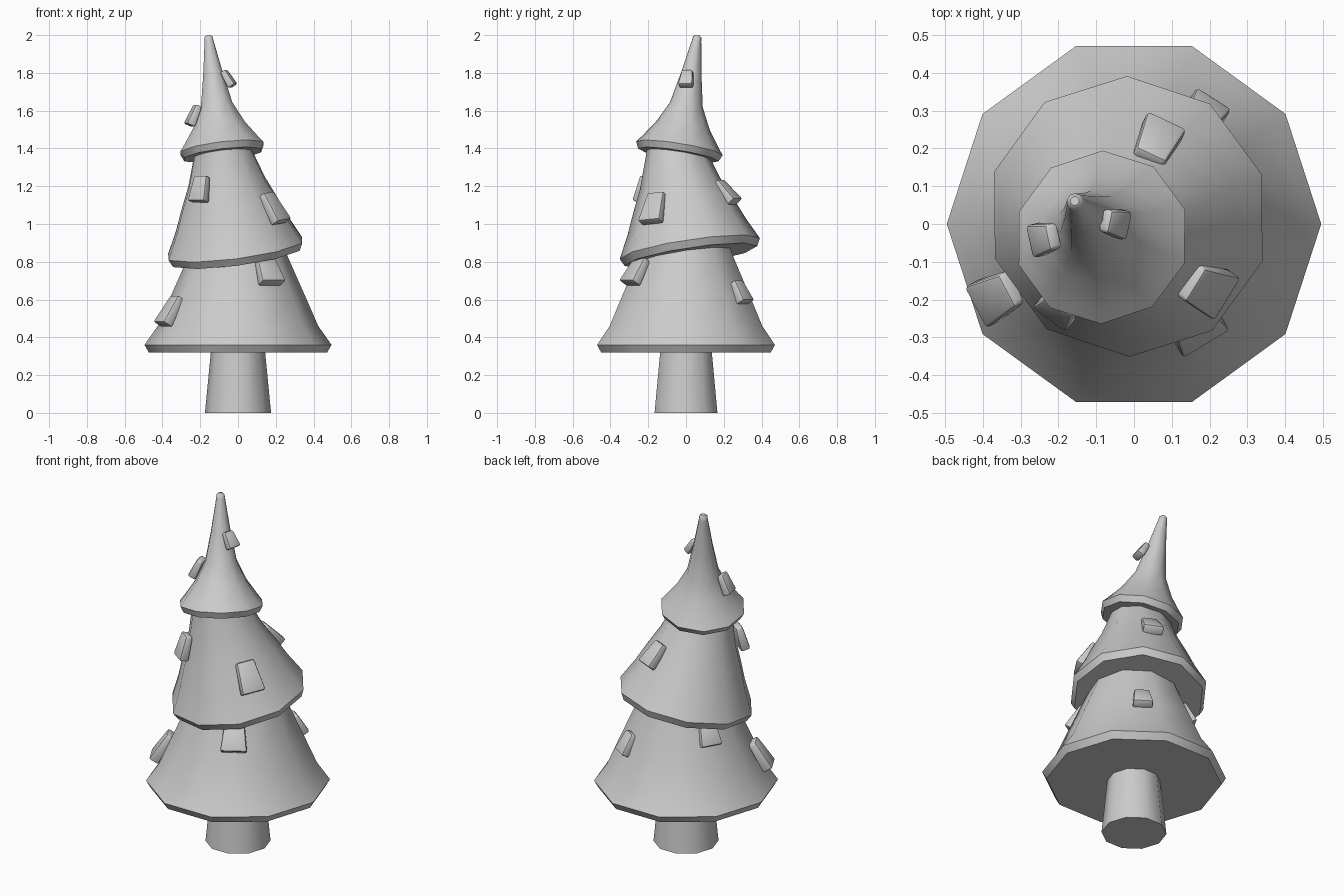
import bpy, bmesh, math
from mathutils import Vector, Matrix, Euler

if "Cube" in bpy.data.objects:
    bpy.data.objects.remove(bpy.data.objects["Cube"])

SIDES = 10


def finish(name, bm, matrix):
    bmesh.ops.recalc_face_normals(bm, faces=bm.faces)
    bm.transform(matrix)
    mesh = bpy.data.meshes.new(name)
    bm.to_mesh(mesh)
    bm.free()
    ob = bpy.data.objects.new(name, mesh)
    bpy.context.collection.objects.link(ob)
    bpy.ops.object.select_all(action='DESELECT')
    ob.select_set(True)
    bpy.context.view_layer.objects.active = ob
    bpy.ops.object.shade_smooth_by_angle(angle=math.radians(42))
    return ob


def lathe(name, profile, center, slope=(0, 0), turn=0):
    """Ten-sided turned solid; slope is the rise of the rim along x and y."""
    bm = bmesh.new()
    rings = []
    for r, h in profile:
        rings.append([bm.verts.new((r * math.cos(a), r * math.sin(a), h))
                      for a in (math.radians(turn) + math.tau * i / SIDES for i in range(SIDES))])
    for lo, hi in zip(rings, rings[1:]):
        for i in range(SIDES):
            j = (i + 1) % SIDES
            bm.faces.new((lo[i], lo[j], hi[j], hi[i]))
    bm.faces.new(rings[0][::-1])
    bm.faces.new(rings[-1])
    axis = Vector((-slope[0], -slope[1], 1)).normalized()
    rot = Vector((0, 0, 1)).rotation_difference(axis).to_matrix().to_4x4()
    return finish(name, bm, Matrix.Translation(center) @ rot)


def chip(name, pos, axis_xy, size, pitch, roll):
    """Rounded slab, narrower at its top, lying on a slope and facing outward."""
    bm = bmesh.new()
    bmesh.ops.create_cube(bm, size=1)
    w, t, h = size
    for v in bm.verts:
        k = 0.75 if v.co.z > 0 else 1.0
        v.co = Vector((v.co.x * w * k, v.co.y * t * k, v.co.z * h))
    bmesh.ops.bevel(bm, geom=bm.edges[:], offset=0.011, segments=2,
                    profile=0.5, affect='EDGES')
    az = math.atan2(pos[1] - axis_xy[1], pos[0] - axis_xy[0]) + math.pi / 2
    rot = (Matrix.Rotation(az, 4, 'Z')
           @ Matrix.Rotation(math.radians(-pitch), 4, 'X')
           @ Matrix.Rotation(math.radians(roll), 4, 'Y'))
    finish(name, bm, Matrix.Translation(pos) @ rot)


# Trunk and three leaning foliage tiers
lathe("trunk", [(0.175, 0), (0.14, 0.36)], (0, 0, 0))
lathe("lower_tier",
      [(0.472, 0.32), (0.495, 0.36), (0.425, 0.46), (0.355, 0.62), (0.262, 0.83), (0.22, 0.95)],
      (0, 0, 0))
lathe("middle_tier",
      [(0.355, -0.04), (0.375, 0), (0.315, 0.12), (0.265, 0.24), (0.215, 0.35), (0.158, 0.52), (0.14, 0.58)],
      (-0.015, 0.02, 0.87), (0.13, 0.15), 18)
lathe("top_tier",
      [(0.215, -0.035), (0.232, 0), (0.205, 0.035), (0.145, 0.12), (0.088, 0.235), (0.055, 0.40),
       (0.025, 0.58), (0.022, 0.602), (0.012, 0.611)],
      (-0.085, -0.035, 1.40), (0.12, -0.16), 18)

# Slabs stuck to the tiers: position, tier axis there, size, pitch, roll
chips = [
    ((-0.36, -0.19, 0.54), (0, 0), (0.125, 0.06, 0.17), 32, 0),
    ((0.16, -0.265, 0.75), (0, 0), (0.145, 0.06, 0.15), 32, 0),
    ((0.185, 0.29, 0.64), (0, 0), (0.11, 0.055, 0.125), 28, 0),
    ((-0.245, 0.14, 0.75), (0, 0), (0.125, 0.06, 0.13), 25, 0),
    ((0.19, -0.17, 1.085), (-0.04, -0.01), (0.135, 0.055, 0.175), 30, -6),
    ((0.06, 0.215, 1.17), (-0.05, -0.02), (0.115, 0.055, 0.145), 42, 0),
    ((-0.2, -0.22, 1.185), (-0.06, -0.03), (0.11, 0.055, 0.14), 15, 0),
    ((-0.235, -0.038, 1.575), (-0.11, -0.01), (0.09, 0.05, 0.115), 24, 0),
    ((-0.052, 0.003, 1.77), (-0.13, 0.02), (0.08, 0.045, 0.095), 32, 0),
]
for n, c in enumerate(chips, 1):
    chip(f"slab_{n}", *c)
